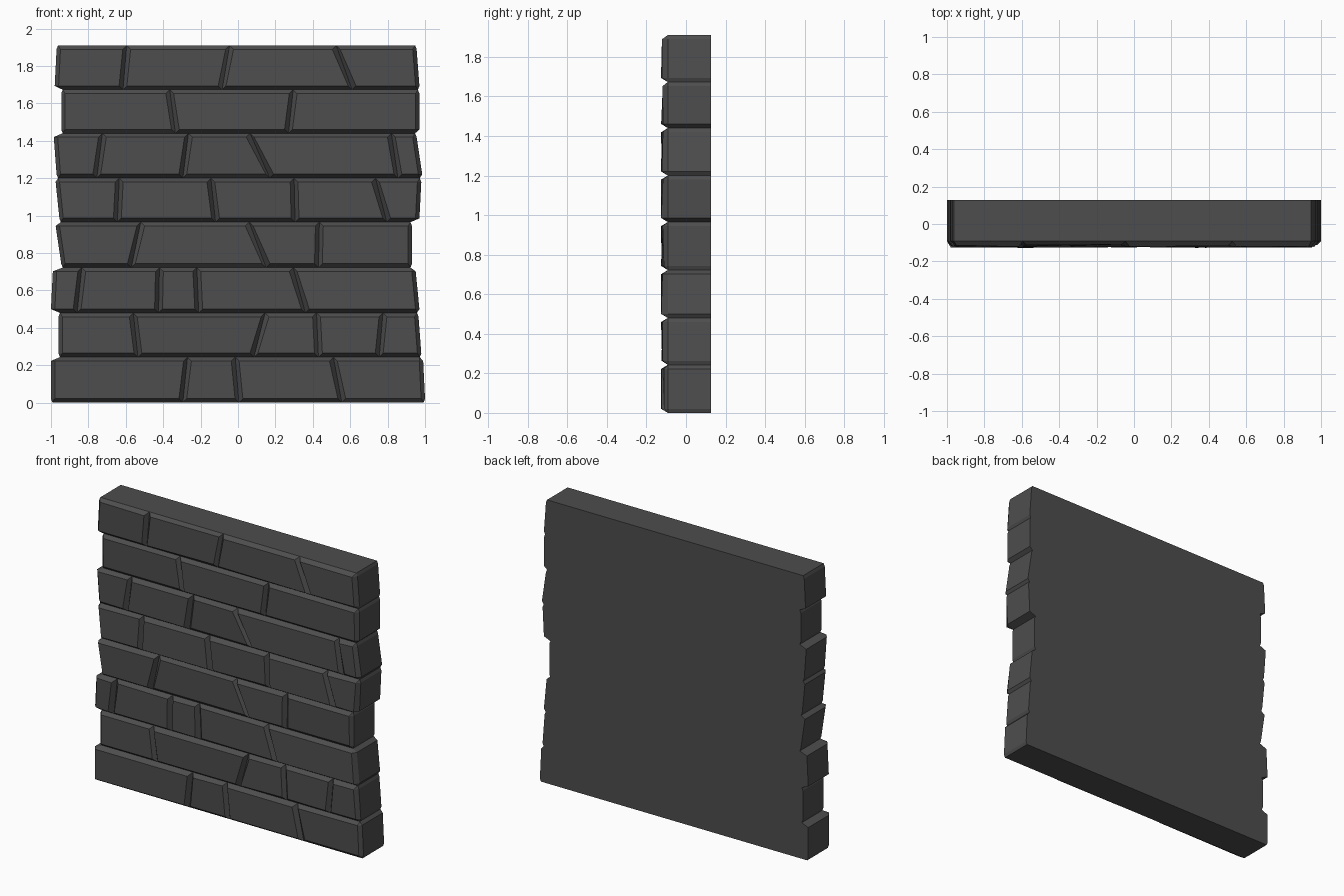
import bpy, bmesh, random

if "Cube" in bpy.data.objects:
    bpy.data.objects.remove(bpy.data.objects["Cube"])

random.seed(4)
BACK, GROOVE = 0.127, -0.092      # rear plane, bottom of the joints
CH, E = 0.021, 0.02               # chamfer width, corner notch height

# Height of each course boundary, bottom to top
Z = [0.0, 0.243, 0.48, 0.722, 0.965, 1.2, 1.44, 1.673, 1.91]
# Each course: joints as (x at bottom, x at top), including both ends
ROWS = [
    [(-1, -1), (-.295, -.27), (.005, -.015), (.555, .51), (1, .99)],
    [(-.96, -.96), (-.535, -.56), (.085, .145), (.43, .42), (.755, .775), (.98, .965)],
    [(-1, -.99), (-.86, -.835), (-.425, -.42), (-.21, -.22), (.36, .295), (.97, .95)],
    [(-.945, -.975), (-.57, -.52), (.15, .06), (.43, .435), (.93, .93)],
    [(-.955, -.975), (-.645, -.635), (-.12, -.145), (.305, .3), (.795, .735), (.97, .98)],
    [(-.97, -.985), (-.755, -.725), (-.295, -.265), (.17, .065), (.855, .82), (.985, .955)],
    [(-.945, -.945), (-.335, -.365), (.27, .295), (.97, .97)],
    [(-.98, -.97), (-.615, -.595), (-.085, -.045), (.61, .525), (.97, .955)],
]

stone = bpy.data.materials.new("dark grey stone")
stone.diffuse_color = (0.075, 0.075, 0.075, 1)
stone.use_nodes = True
stone.node_tree.nodes["Principled BSDF"].inputs["Base Color"].default_value = stone.diffuse_color


def finish(bm, name):
    me = bpy.data.meshes.new(name)
    bm.to_mesh(me)
    bm.free()
    me.materials.append(stone)
    ob = bpy.data.objects.new(name, me)
    bpy.context.collection.objects.link(ob)


def notch(i, end):
    """Wall edge x where course boundary i meets the side (end 0 or -1)."""
    xs = []
    if i > 0:
        xs.append(ROWS[i - 1][end][1])
    if i < len(ROWS):
        xs.append(ROWS[i][end][0])
    return max(xs) + .008 if end == 0 else min(xs) - .008


# Wall body: outline extruded to the back, front left to the stones
def side(end):
    pts = [(notch(0, end), Z[0])]
    for i, row in enumerate(ROWS):
        b, t = row[end]
        pts += [(b, Z[i] + E), (t, Z[i + 1] - E), (notch(i + 1, end), Z[i + 1])]
    return pts


outline = side(-1) + side(0)[::-1]
bm = bmesh.new()
front = [bm.verts.new((x, GROOVE, z)) for x, z in outline]
back = [bm.verts.new((x, BACK, z)) for x, z in outline]
n = len(outline)
for i in range(n):
    j = (i + 1) % n
    bm.faces.new((front[i], back[i], back[j], front[j]))
bm.faces.new(back[::-1])
finish(bm, "wall_body")

# Courses of chamfered stones with slightly uneven faces
for r, row in enumerate(ROWS):
    bm = bmesh.new()
    z0, z1 = Z[r], Z[r + 1]
    for k in range(len(row) - 1):
        def edge(joint, end, is_end):
            b, t = joint
            if is_end:
                pts = [(notch(r, end), z0), (b, z0 + E), (t, z1 - E), (notch(r + 1, end), z1)]
            else:
                pts = [(b, z0), (t, z1)]
            return [bm.verts.new((x, GROOVE, z)) for x, z in pts]

        left = edge(row[k], 0, k == 0)
        right = edge(row[k + 1], -1, k == len(row) - 2)
        depth = random.uniform(-.123, -.115)

        def corner(x, z):
            return bm.verts.new((x, max(-.127, depth + random.uniform(-.006, .006)), z))

        (lb, lt), (rb, rt) = row[k], row[k + 1]
        a, b = corner(lb + CH, z0 + CH), corner(rb - CH, z0 + CH)
        c, d = corner(rt - CH, z1 - CH), corner(lt + CH, z1 - CH)
        faces = [(a, b, c, d), (left[0], right[0], b, a), (d, c, right[-1], left[-1])]
        for s, lo, hi in ((left, a, d), (right, b, c)):
            if len(s) == 2:
                faces.append((s[0], lo, hi, s[1]))
            else:
                faces += [(s[0], lo, s[1]), (s[1], lo, hi, s[2]), (s[2], hi, s[3])]
        for f in faces:
            face = bm.faces.new(f)
            face.normal_update()
            if face.normal.y > 0:
                face.normal_flip()
    finish(bm, "stone_course_%d" % (r + 1))
